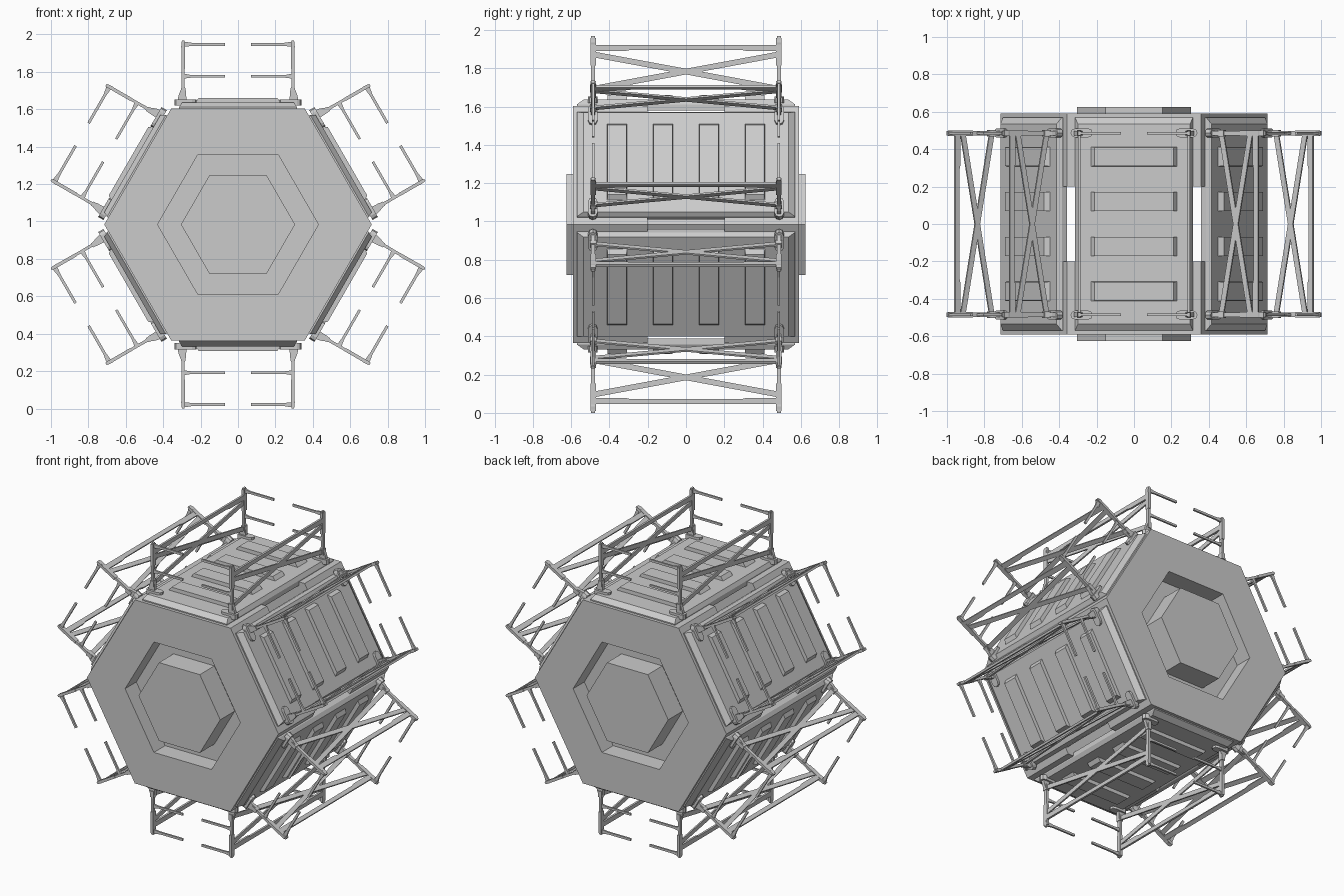
import bpy, bmesh
from math import sin, cos, pi, radians
from mathutils import Matrix, Vector

if "Cube" in bpy.data.objects:
    bpy.data.objects.remove(bpy.data.objects["Cube"])

CZ = 0.984  # height of the hexagon axis


def finish(name, bm, matrix=None):
    bmesh.ops.recalc_face_normals(bm, faces=bm.faces)
    me = bpy.data.meshes.new(name)
    bm.to_mesh(me)
    bm.free()
    return place(name, me, matrix or Matrix.Translation((0, 0, CZ)))


def place(name, me, matrix):
    ob = bpy.data.objects.new(name, me)
    ob.matrix_world = matrix
    bpy.context.collection.objects.link(ob)
    return ob


def hex_rings(bm, rings):
    """Lofts hexagons given as (radius, y) and caps both ends."""
    loops = [[bm.verts.new((r * cos(i * pi / 3), y, r * sin(i * pi / 3)))
              for i in range(6)] for r, y in rings]
    for a, b in zip(loops, loops[1:]):
        for i in range(6):
            j = (i + 1) % 6
            bm.faces.new((a[i], a[j], b[j], b[i]))
    bm.faces.new(loops[0])
    bm.faces.new(loops[-1])


def prism(bm, bottom, top):
    """Joins two equal loops of points into a closed solid."""
    a = [bm.verts.new(p) for p in bottom]
    b = [bm.verts.new(p) for p in top]
    n = len(a)
    bm.faces.new(a[::-1])
    bm.faces.new(b)
    for i in range(n):
        j = (i + 1) % n
        bm.faces.new((a[i], a[j], b[j], b[i]))


def rect(x, y, hx, hy, z):
    return [(x + sx * hx, y + sy * hy, z)
            for sx, sy in ((-1, -1), (1, -1), (1, 1), (-1, 1))]


def box(bm, x0, x1, y0, y1, z0, z1):
    x, y, hx, hy = (x0 + x1) / 2, (y0 + y1) / 2, (x1 - x0) / 2, (y1 - y0) / 2
    prism(bm, rect(x, y, hx, hy, z0), rect(x, y, hx, hy, z1))


def profile_x(bm, pts, x0, x1):
    """Extrudes a (y, z) outline along x."""
    prism(bm, [(x0, y, z) for y, z in pts], [(x1, y, z) for y, z in pts])


def profile_y(bm, pts, y0, y1):
    """Extrudes an (x, z) outline along y."""
    prism(bm, [(x, y0, z) for x, z in pts], [(x, y1, z) for x, z in pts])


def mirrored(bm, axes):
    for axis in axes:
        geom = bm.verts[:] + bm.edges[:] + bm.faces[:]
        dup = bmesh.ops.duplicate(bm, geom=geom)["geom"]
        vs = [g for g in dup if isinstance(g, bmesh.types.BMVert)]
        for v in vs:
            v.co[axis] *= -1


# End caps with a hexagonal recess
for label, s in (("front", -1), ("back", 1)):
    bm = bmesh.new()
    hex_rings(bm, [(0.715, s * 0.20), (0.715, s * 0.59),
                   (0.43, s * 0.59), (0.43, s * 0.47)])
    finish(label + "_end_cap", bm)

# Core running through both caps
bm = bmesh.new()
hex_rings(bm, [(0.305, -0.625), (0.305, 0.625)])
finish("core", bm)

# The side parts are modelled for the top face: x across, y along, z outward
parts = {}

# Panel plate with a bevelled rim
bm = bmesh.new()
prism(bm, rect(0, 0, 0.315, 0.57, 0.595), rect(0, 0, 0.315, 0.57, 0.627))
prism(bm, rect(0, 0, 0.315, 0.57, 0.627), rect(0, 0, 0.30, 0.535, 0.652))
parts["panel"] = bm

# Raised ribs with sloping ends
bm = bmesh.new()
for y in (-0.36, -0.12, 0.12, 0.36):
    prism(bm, rect(0, y, 0.235, 0.052, 0.645), rect(0, y, 0.21, 0.05, 0.676))
parts["panel_ribs"] = bm

# Rounded feet of the posts
bm = bmesh.new()
stadium = []
for cx, start in ((0.315, -90), (0.245, 90)):
    for i in range(5):
        a = radians(start + 45 * i)
        stadium.append((cx + 0.024 * cos(a), 0.487 + 0.024 * sin(a)))
prism(bm, [(x, y, 0.635) for x, y in stadium],
      [(x, y, 0.668) for x, y in stadium])
mirrored(bm, (0, 1))
parts["post_feet"] = bm

# Posts with a knuckle at the base and a thicker tip
bm = bmesh.new()
profile_y(bm, [(0.275, 0.65), (0.325, 0.65), (0.318, 0.69), (0.302, 0.73),
               (0.300, 0.93), (0.304, 0.95), (0.300, 0.984), (0.286, 0.984),
               (0.286, 0.74), (0.278, 0.71)], 0.474, 0.496)
box(bm, 0.284, 0.302, 0.470, 0.500, 0.83, 0.975)
box(bm, 0.280, 0.306, 0.468, 0.502, 0.69, 0.73)
mirrored(bm, (0, 1))
parts["posts"] = bm

# Inward prongs, two on each post
bm = bmesh.new()
profile_y(bm, [(0.29, 0.950), (0.29, 0.978), (0.24, 0.970), (0.07, 0.970),
               (0.07, 0.955), (0.24, 0.955)], 0.479, 0.491)
profile_y(bm, [(0.29, 0.780), (0.29, 0.806), (0.25, 0.799), (0.07, 0.799),
               (0.07, 0.785), (0.25, 0.785)], 0.479, 0.491)
mirrored(bm, (0, 1))
parts["prongs"] = bm

# Long rails between posts, slimmer at the ends
bm = bmesh.new()
half = [(0.475, 0.938), (0.475, 0.905), (0.32, 0.905), (0.29, 0.912)]
outline = half + [(-y, z) for y, z in half[::-1]]
profile_x(bm, outline, 0.286, 0.300)
mirrored(bm, (0,))
parts["rails"] = bm

# Crossed braces
bm = bmesh.new()
for s in (-1, 1):
    profile_x(bm, [(-s * 0.478, 0.675 + 0.02), (s * 0.478, 0.872),
                   (s * 0.478, 0.902), (-s * 0.478, 0.705 + 0.02)],
              0.288, 0.298)
mirrored(bm, (0,))
parts["cross_braces"] = bm

# Repeat the face assembly around the six sides
for name, bm in parts.items():
    first = finish(name + "_1", bm)
    for k in range(1, 6):
        m = Matrix.Translation((0, 0, CZ)) @ Matrix.Rotation(k * pi / 3, 4, 'Y')
        place(f"{name}_{k + 1}", first.data, m)
